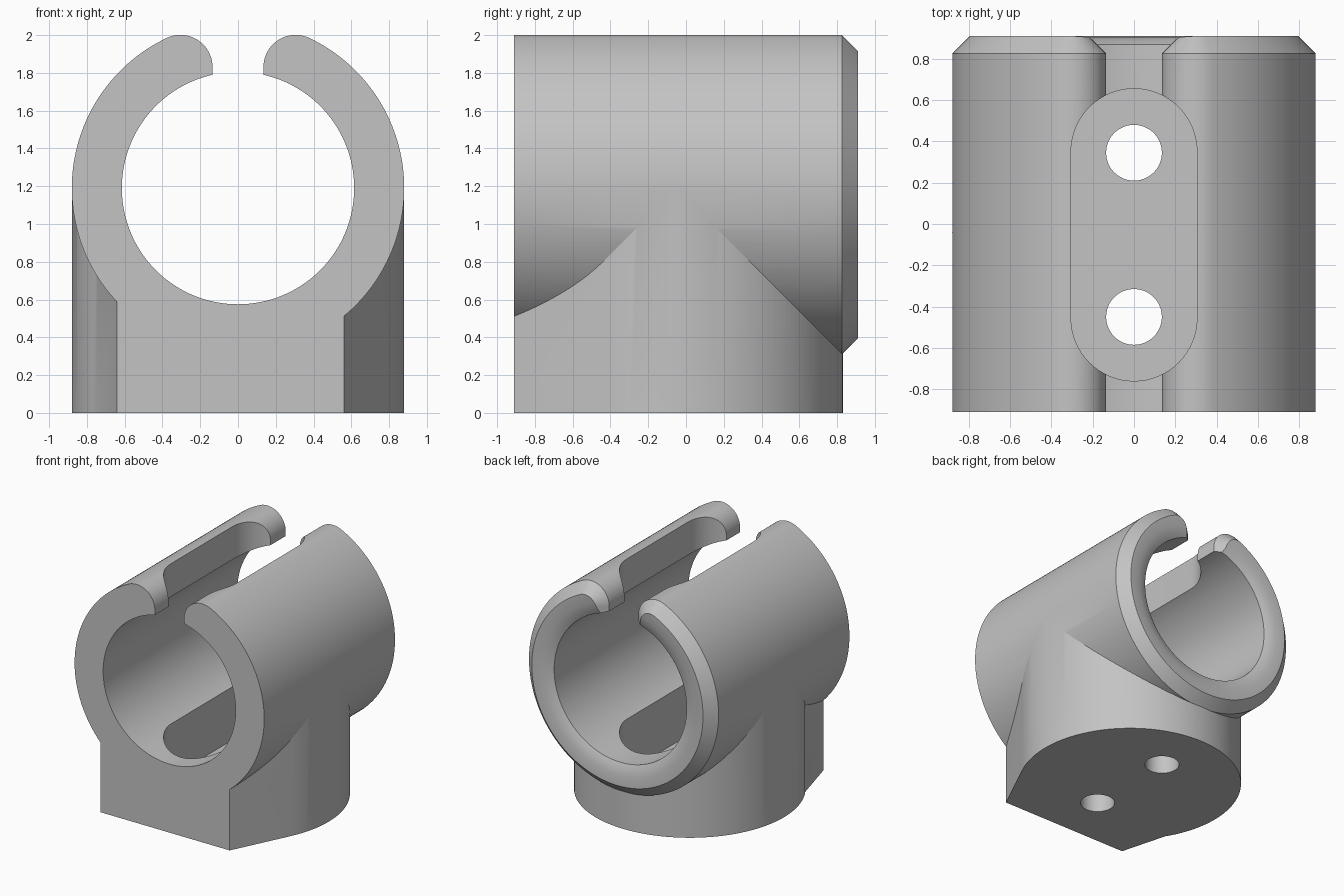
import bpy, bmesh
from math import sin, cos, pi, radians, atan2, sqrt

if "Cube" in bpy.data.objects:
    bpy.data.objects.remove(bpy.data.objects["Cube"])

AXIS_Z = 1.19        # height of the bore axis
OUTER, BORE = 0.88, 0.615
HALF = 0.91          # half the length
BASE_Y = -0.05       # centre of the round base
TIP_X, TIP_R = 0.305, 0.17


def arc(cx, cy, r, a0, a1, n):
    return [(cx + r * cos(a0 + (a1 - a0) * i / n),
             cy + r * sin(a0 + (a1 - a0) * i / n)) for i in range(n + 1)]


def loft(name, rings):
    """Solid through rings of equal point count, capped at both ends."""
    bm = bmesh.new()
    loops = [[bm.verts.new(p) for p in ring] for ring in rings]
    n = len(loops[0])
    for a, b in zip(loops, loops[1:]):
        for i in range(n):
            j = (i + 1) % n
            bm.faces.new((a[i], a[j], b[j], b[i]))
    bm.faces.new(loops[0])
    bm.faces.new(loops[-1])
    bmesh.ops.recalc_face_normals(bm, faces=bm.faces)
    mesh = bpy.data.meshes.new(name)
    bm.to_mesh(mesh)
    bm.free()
    ob = bpy.data.objects.new(name, mesh)
    bpy.context.collection.objects.link(ob)
    return ob


def prism(name, outline, z0, z1):
    return loft(name, [[(x, y, z) for x, y in outline] for z in (z0, z1)])


def combine(target, tool, operation):
    tool.hide_render = True
    mod = target.modifiers.new(tool.name, 'BOOLEAN')
    mod.operation, mod.solver, mod.object = operation, 'EXACT', tool
    bpy.context.view_layer.objects.active = target
    bpy.ops.object.modifier_apply(modifier=mod.name)
    bpy.data.objects.remove(tool)


def clip_outline(inset):
    """Round clip section with a top gap and rounded tips, shrunk by inset."""
    tip_z = sqrt((OUTER - TIP_R) ** 2 - TIP_X ** 2)
    meet = atan2(tip_z, TIP_X)
    half = [(TIP_X - TIP_R + inset, 0)]
    half += arc(TIP_X, tip_z, TIP_R - inset, pi, meet, 20)
    half += arc(0, 0, OUTER - inset, meet, -pi / 2, 80)[1:]
    return half + [(-x, z) for x, z in reversed(half[:-1])]


# Clip barrel with a chamfered back end
sections = [(-HALF, 0), (0.825, 0), (HALF, 0.085)]
body = loft("clip_body", [[(x, y, AXIS_Z + z) for x, z in clip_outline(d)]
                          for y, d in sections])

# Round base with a flat, slightly uneven front
base_outline = [(-0.64, -HALF), (0.56, -HALF)]
base_outline += arc(0, BASE_Y, OUTER, radians(-26), radians(211.5), 96)
combine(body, prism("base", base_outline, 0, AXIS_Z - 0.02), 'UNION')

# Bore with a flared back mouth
flare = [(-1.1, BORE), (0.87, BORE), (0.89, 0.655), (0.903, 0.71),
         (HALF, 0.79), (1.0, 0.79)]
combine(body, loft("bore", [[(x, y, z) for x, z in arc(0, AXIS_Z, r, 0, 2 * pi, 128)[:-1]]
                            for y, r in flare]), 'DIFFERENCE')

# Long access slot through the arms and down into the base
slot = arc(0, 0.35, TIP_X, 0, pi, 32) + arc(0, -0.455, TIP_X, pi, 2 * pi, 32)
combine(body, prism("slot", slot, 0.21, 2.2), 'DIFFERENCE')

# Two screw holes
for y in (0.345, -0.45):
    hole = arc(0, y, 0.135, 0, 2 * pi, 48)[:-1]
    combine(body, prism("screw_hole", hole, -0.2, 0.6), 'DIFFERENCE')

# Plain grey plastic
grey = bpy.data.materials.new("plain_grey")
grey.use_nodes = True
colour = (0.55, 0.55, 0.55, 1)
grey.diffuse_color = colour
grey.node_tree.nodes["Principled BSDF"].inputs["Base Color"].default_value = colour
body.data.materials.clear()
body.data.materials.append(grey)
for poly in body.data.polygons:
    poly.material_index = 0

bpy.ops.object.select_all(action='DESELECT')
body.select_set(True)
bpy.context.view_layer.objects.active = body
bpy.ops.object.shade_smooth_by_angle(angle=radians(20))
